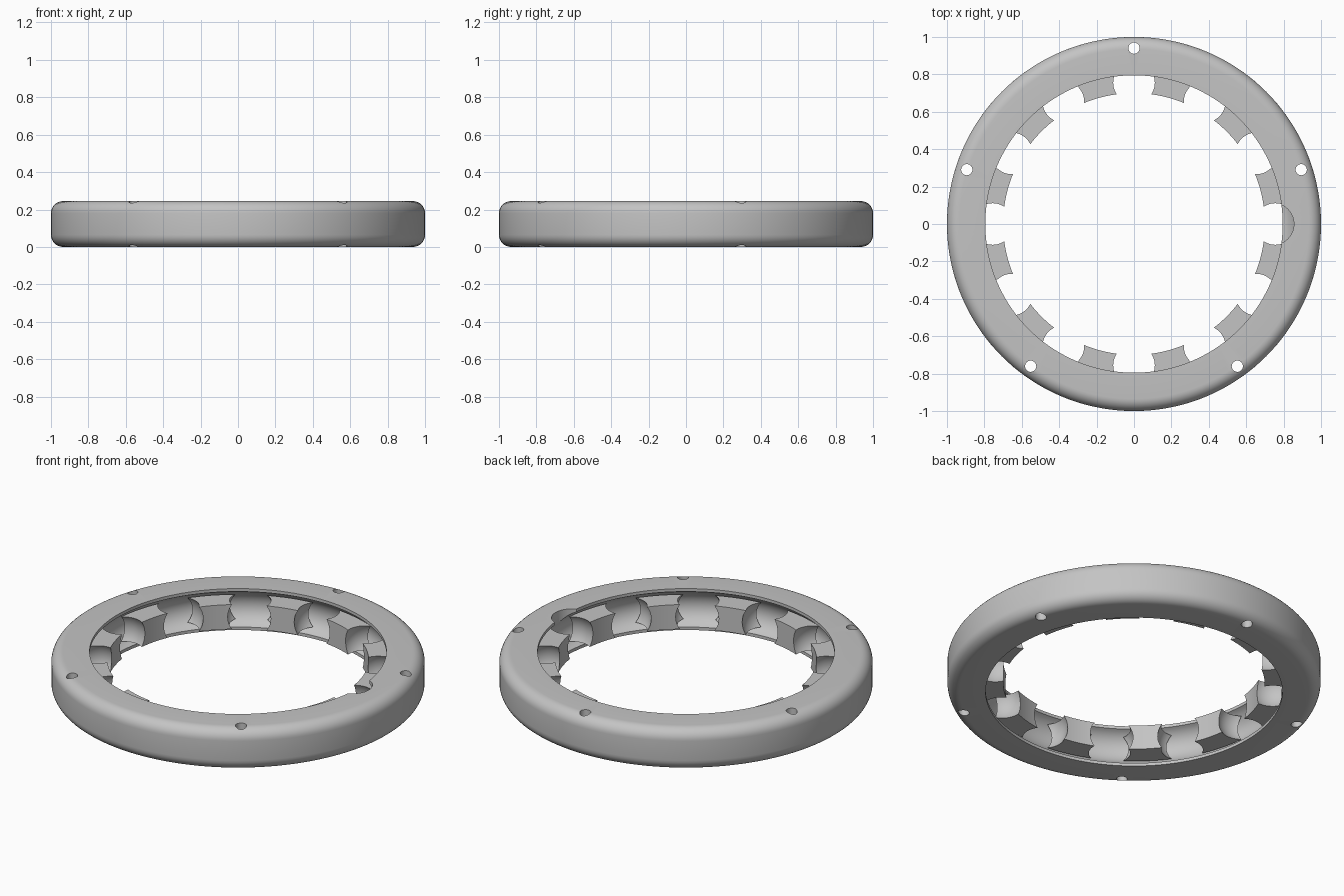
import bpy, bmesh, math
from mathutils import Matrix

if "Cube" in bpy.data.objects:
    bpy.data.objects.remove(bpy.data.objects["Cube"])

H = 0.245            # ring height
MID = H / 2
BALL_R = 0.755       # radius of the ball circle
GROOVE = 0.112       # raceway radius

grey = bpy.data.materials.new("steel_grey")
grey.diffuse_color = (0.55, 0.55, 0.55, 1)
grey.use_nodes = True
grey.node_tree.nodes["Principled BSDF"].inputs["Base Color"].default_value = grey.diffuse_color


def to_object(name, bm):
    bmesh.ops.recalc_face_normals(bm, faces=bm.faces)
    mesh = bpy.data.meshes.new(name)
    bm.to_mesh(mesh)
    bm.free()
    mesh.materials.append(grey)
    obj = bpy.data.objects.new(name, mesh)
    bpy.context.collection.objects.link(obj)
    return obj


def lathe(name, profile, steps=144):
    """Closed (radius, z) profile revolved around z."""
    bm = bmesh.new()
    rows = []
    for i in range(steps):
        a = 2 * math.pi * i / steps
        rows.append([bm.verts.new((r * math.cos(a), r * math.sin(a), z)) for r, z in profile])
    n = len(profile)
    for i in range(steps):
        p, q = rows[i], rows[(i + 1) % steps]
        for j in range(n):
            k = (j + 1) % n
            bm.faces.new((p[j], q[j], q[k], p[k]))
    return to_object(name, bm)


def cylinder(bm, x, y, z0, z1, r, seg):
    bmesh.ops.create_cone(bm, cap_ends=True, segments=seg, radius1=r, radius2=r,
                          depth=z1 - z0, matrix=Matrix.Translation((x, y, (z0 + z1) / 2)))


def cut(obj, bm):
    cutter = to_object("cutter", bm)
    cutter.hide_render = True
    mod = obj.modifiers.new("cut", "BOOLEAN")
    mod.operation = "DIFFERENCE"
    mod.solver = "EXACT"
    mod.object = cutter
    bpy.context.view_layer.objects.active = obj
    bpy.ops.object.modifier_apply(modifier=mod.name)
    bpy.data.objects.remove(cutter)


def arc(cx, cz, r, a0, a1, n):
    return [(cx + r * math.cos(math.radians(a0 + (a1 - a0) * i / n)),
             cz + r * math.sin(math.radians(a0 + (a1 - a0) * i / n))) for i in range(n + 1)]


# Outer ring: rounded outer corners, ball raceway inside
F, INNER = 0.065, 0.795
lip = math.degrees(math.acos((INNER - BALL_R) / GROOVE))
profile = ([(INNER, 0)] + arc(1 - F, F, F, -90, 0, 8) + arc(1 - F, H - F, F, 0, 90, 8)
           + [(INNER, H)] + arc(BALL_R, MID, GROOVE, lip, -lip, 18))
ring = lathe("outer_ring", profile)

# Five through holes in the ring
bm = bmesh.new()
for i in range(5):
    a = math.radians(90 + 72 * i)
    cylinder(bm, 0.94 * math.cos(a), 0.94 * math.sin(a), -0.1, H + 0.1, 0.03, 32)
cut(ring, bm)

# Ball loading notch, open at the top
bm = bmesh.new()
cylinder(bm, 0.744, 0, MID, H + 0.1, 0.111, 64)
cut(ring, bm)

# Ball cage: flat band with twelve spherical pockets
C0, C1 = 0.05, 0.195
cage = lathe("ball_cage", [(0.70, C0), (0.83, C0), (0.83, C1), (0.70, C1)])
bm = bmesh.new()
for i in range(12):
    a = math.radians(30 * i)
    bmesh.ops.create_uvsphere(
        bm, u_segments=48, v_segments=24, radius=0.133,
        matrix=Matrix.Translation((BALL_R * math.cos(a), BALL_R * math.sin(a), MID)))
cut(cage, bm)

# Smooth shading with crisp edges
for obj in (ring, cage):
    bpy.ops.object.select_all(action="DESELECT")
    obj.select_set(True)
    bpy.context.view_layer.objects.active = obj
    bpy.ops.object.shade_smooth_by_angle(angle=math.radians(30))
